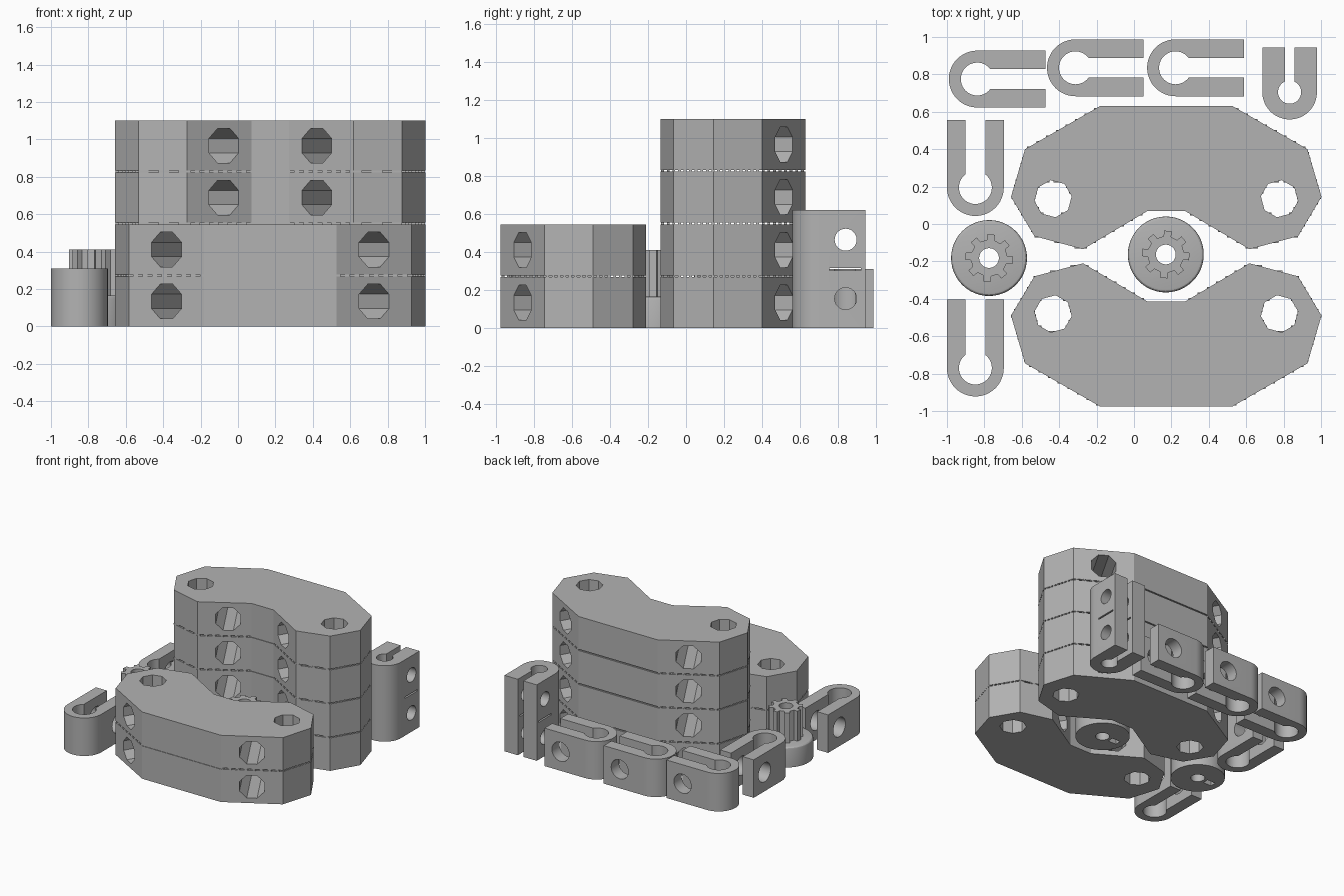
import bpy, bmesh, math
from mathutils import Matrix, Vector

if "Cube" in bpy.data.objects:
    bpy.data.objects.remove(bpy.data.objects["Cube"])

grey = bpy.data.materials.new("plain grey")
grey.use_nodes = True
COLOUR = (0.45, 0.45, 0.45, 1)
grey.diffuse_color = COLOUR
grey.node_tree.nodes["Principled BSDF"].inputs["Base Color"].default_value = COLOUR


def make(name, bm):
    bmesh.ops.recalc_face_normals(bm, faces=bm.faces)
    mesh = bpy.data.meshes.new(name)
    bm.to_mesh(mesh)
    bm.free()
    mesh.materials.append(grey)
    ob = bpy.data.objects.new(name, mesh)
    bpy.context.collection.objects.link(ob)
    return ob


def add_prism(bm, outline, z0, z1):
    face = bm.faces.new([bm.verts.new((x, y, z0)) for x, y in outline])
    up = bmesh.ops.extrude_face_region(bm, geom=[face])["geom"]
    bmesh.ops.translate(bm, vec=(0, 0, z1 - z0),
                        verts=[v for v in up if isinstance(v, bmesh.types.BMVert)])


def prism(name, outline, z0, z1):
    bm = bmesh.new()
    add_prism(bm, outline, z0, z1)
    return make(name, bm)


def ring(cx, cy, r, n, turn=0.0, start=0.0, sweep=360.0, closed=True):
    steps = n if closed else n - 1
    angles = [math.radians(turn + start + sweep * i / steps) for i in range(n)]
    return [(cx + r * math.cos(a), cy + r * math.sin(a)) for a in angles]


def rod(bm, a, b, r, n, turn=0.0):
    a, b = Vector(a), Vector(b)
    axis = b - a
    rot = axis.to_track_quat('Z', 'Y').to_matrix().to_4x4()
    mat = Matrix.Translation((a + b) / 2) @ rot @ Matrix.Rotation(math.radians(turn), 4, 'Z')
    bmesh.ops.create_cone(bm, cap_ends=True, segments=n, radius1=r, radius2=r,
                          depth=axis.length, matrix=mat)


def box(bm, lo, hi):
    lo, hi = Vector(lo), Vector(hi)
    mat = Matrix.Translation((lo + hi) / 2) @ Matrix.Diagonal((*(hi - lo), 1))
    bmesh.ops.create_cube(bm, size=1, matrix=mat)


def cut(ob, bm):
    cutter = make("cutter", bm)
    mod = ob.modifiers.new("cut", 'BOOLEAN')
    mod.object, mod.solver = cutter, 'EXACT'
    bpy.context.view_layer.objects.active = ob
    bpy.ops.object.modifier_apply(modifier=mod.name)
    bpy.data.objects.remove(cutter)


def smooth(ob):
    bpy.ops.object.select_all(action='DESELECT')
    ob.select_set(True)
    bpy.context.view_layer.objects.active = ob
    bpy.ops.object.shade_smooth_by_angle(angle=math.radians(25))


# Stacked body layers, each a curved block with shafts and cross tunnels
MID, LAYER, GAP = 0.1725, 0.2675, 0.01
HALF = [(0.355, 0.63), (0.755, 0.40), (0.83, 0.145),
        (0.705, -0.065), (0.445, -0.135), (0.10, 0.07)]


def place(points, flip):
    return [(MID + x, -0.345 - y if flip else y) for x, y in points]


def scan(loops, y):
    xs = []
    for loop in loops:
        for (xa, ya), (xb, yb) in zip(loop, loop[1:] + loop[:1]):
            if (ya > y) != (yb > y):
                xs.append(xa + (xb - xa) * (y - ya) / (yb - ya))
    xs.sort()
    return list(zip(xs[::2], xs[1::2]))


def body_stack(name, count, flip):
    outline = place(HALF + [(-x, y) for x, y in reversed(HALF)], flip)
    shafts = [place(ring(s * 0.605, 0.135, 0.1, 8, s * -7.5), flip) for s in (-1, 1)]
    for i in range(count):
        z = i * (LAYER + GAP)
        ob = prism(f"{name}_layer_{i + 1}", outline, z, z + LAYER)
        bm = bmesh.new()
        for s, shaft in zip((-1, 1), shafts):
            add_prism(bm, shaft, z - 0.1, z + LAYER + 0.1)
            ends = place([(s * 0.605, 0.602), (s * 0.19, -0.12)], flip)
            a, b = [(x, y, z + LAYER / 2) for x, y in ends]
            rod(bm, a, b, 0.1, 8, 22.5)
        cut(ob, bm)
        # Thin support ribs between the layers
        if i:
            bm = bmesh.new()
            low = min(y for _, y in outline)
            for k in range(26):
                y = low + 0.012 + k * 0.0294
                for xa, xb in scan([outline] + shafts, y):
                    box(bm, (xa, y - 0.0075, z - GAP), (xb, y + 0.0075, z))
            make(f"{name}_ribs_{i}", bm)


body_stack("back_body", 4, False)
body_stack("front_body", 2, True)


# Open-ended clips with a round seat and a pin hole across the arms
def clip(name, x, y, turn, length=0.365, r=0.152, seat=0.088, slot=0.053,
         height=0.31, pin=0.22, pin_r=0.078, pins=(0.155,)):
    a = math.degrees(math.asin(slot / seat))
    outline = ring(0, 0, r, 25, 0, 90, 180, False) + [(length, -r), (length, -slot)]
    outline += ring(0, 0, seat, 33, 0, -a, -(360 - 2 * a), False)
    outline += [(length, slot), (length, r)]
    ob = prism(name, outline, 0, height)
    bm = bmesh.new()
    for z in pins:
        rod(bm, (pin, -0.3, z), (pin, 0.3, z), pin_r, 24)
    if len(pins) > 1:
        box(bm, (0.05, -0.3, height / 2 - 0.006), (0.215, 0.3, height / 2 + 0.006))
    cut(ob, bm)
    ob.data.transform(Matrix.Translation((x, y, 0)) @ Matrix.Rotation(math.radians(turn), 4, 'Z'))
    smooth(ob)


clip("back_clip_right", -0.838, 0.775, 0)
clip("back_clip_middle", -0.313, 0.835, 0)
clip("back_clip_left", 0.222, 0.835, 0)
clip("side_clip_back", -0.848, 0.195, 90, length=0.36)
clip("side_clip_front", -0.848, -0.77, 90)
clip("tall_clip", 0.832, 0.705, 90, length=0.24, r=0.146, seat=0.062, slot=0.025,
     height=0.62, pin=0.135, pin_r=0.058, pins=(0.155, 0.465))


# Pinions: toothed shaft on a rounded collar
def pinion(name, x, y):
    bm = bmesh.new()
    add_prism(bm, ring(x, y, 0.203, 48), 0, 0.165)
    rim = [e for e in bm.edges if all(v.co.z > 0.1 for v in e.verts)]
    bmesh.ops.bevel(bm, geom=rim, offset=0.018, segments=3, profile=0.5, affect='EDGES')
    collar = make(name + "_collar", bm)
    teeth = []
    for k in range(8):
        for r, off in ((0.098, -12), (0.128, -9), (0.128, 9), (0.098, 12)):
            t = math.radians(45 * k + 40 + off)
            teeth.append((x + r * math.cos(t), y + r * math.sin(t)))
    gear = prism(name + "_teeth", teeth, 0.16, 0.41)
    for ob in (collar, gear):
        bm = bmesh.new()
        rod(bm, (x, y, -0.1), (x, y, 0.5), 0.053, 24)
        if ob is collar:
            box(bm, (x - 0.15, y - 0.025, -0.1), (x - 0.075, y + 0.025, 0.11))
        cut(ob, bm)
        smooth(ob)


pinion("side_pinion", -0.775, -0.182)
pinion("centre_pinion", 0.17, -0.163)
